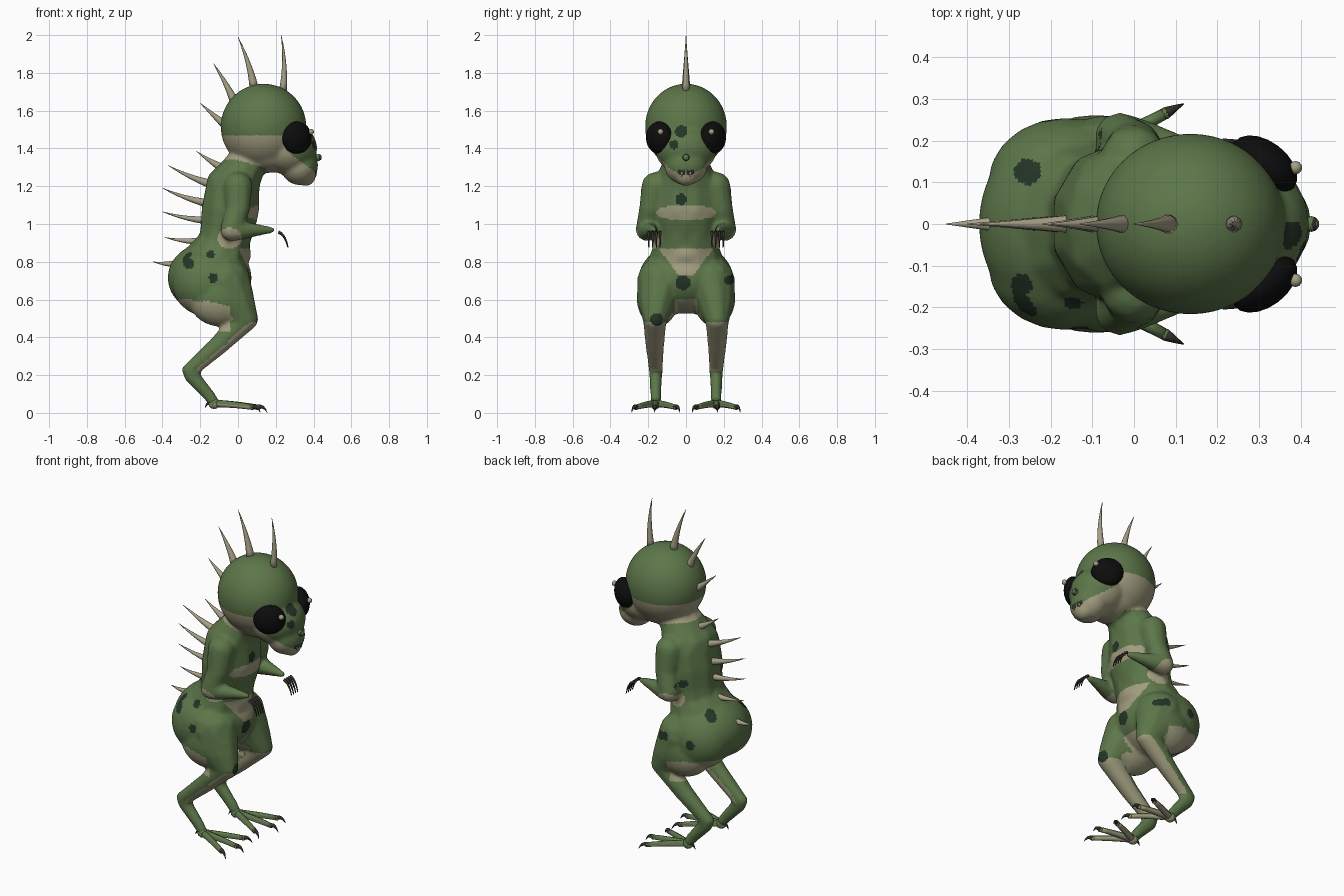
import bpy, bmesh, math
from mathutils import Vector, Matrix

if "Cube" in bpy.data.objects:
    bpy.data.objects.remove(bpy.data.objects["Cube"])


def material(name, rgb):
    m = bpy.data.materials.new(name)
    m.diffuse_color = (*rgb, 1)
    m.use_nodes = True
    m.node_tree.nodes["Principled BSDF"].inputs["Base Color"].default_value = m.diffuse_color
    return m


GREEN = material("skin green", (0.108, 0.182, 0.067))
PALE = material("pale underside", (0.36, 0.34, 0.215))
SPOT = material("dark green spots", (0.018, 0.035, 0.02))
BLACK = material("eye black", (0.004, 0.004, 0.004))
HORN = material("horn beige", (0.38, 0.35, 0.24))
CLAW = material("claw dark", (0.03, 0.028, 0.024))


def finish(bm, name, mats):
    bmesh.ops.recalc_face_normals(bm, faces=bm.faces)
    me = bpy.data.meshes.new(name)
    bm.to_mesh(me)
    bm.free()
    for m in mats:
        me.materials.append(m)
    for p in me.polygons:
        p.use_smooth = True
    ob = bpy.data.objects.new(name, me)
    bpy.context.collection.objects.link(ob)
    return ob


def blob(bm, c, r, rot=0.0, sub=3):
    mat = Matrix.Translation(c) @ Matrix.Rotation(rot, 4, 'Z') @ Matrix.Diagonal((*r, 1))
    bmesh.ops.create_icosphere(bm, subdivisions=sub, radius=1, matrix=mat)


def chain(bm, pts, n=7):
    """Overlapping ellipsoids between (x, y, z, rx, ry) stations."""
    for a, b in zip(pts, pts[1:]):
        for i in range(n + 1):
            x, y, z, rx, ry = [p + (q - p) * i / n for p, q in zip(a, b)]
            blob(bm, (x, y, z), (rx, ry, min(rx, ry)), sub=2)


def taper(bm, a, mid, b, r0, r1, sides=10, steps=7):
    """Curved tapering tube from a to b, pulled towards mid."""
    a, mid, b = Vector(a), Vector(mid), Vector(b)
    rings = []
    for i in range(steps + 1):
        t = i / steps
        p = a * (1 - t) ** 2 + mid * 2 * t * (1 - t) + b * t * t
        d = ((mid - a) * (1 - t) + (b - mid) * t).normalized()
        u = d.cross(Vector((0, 1, 0.01))).normalized()
        v = d.cross(u)
        r = r0 + (r1 - r0) * t
        rings.append([bm.verts.new(p + r * (u * math.cos(k * math.tau / sides) + v * math.sin(k * math.tau / sides)))
                      for k in range(sides)])
    for p, q in zip(rings, rings[1:]):
        for k in range(sides):
            j = (k + 1) % sides
            bm.faces.new((p[k], p[j], q[j], q[k]))
    bm.faces.new(rings[0])
    bm.faces.new(rings[-1])


# Body: overlapping volumes fused into one skin
bm = bmesh.new()
blob(bm, (0.135, 0, 1.515), (0.227, 0.217, 0.228), sub=4)       # cranium
blob(bm, (0.265, 0, 1.40), (0.155, 0.165, 0.14))                # face
blob(bm, (0.325, 0, 1.31), (0.10, 0.115, 0.105))                # jaw
blob(bm, (0.36, 0, 1.265), (0.055, 0.065, 0.065))               # chin
blob(bm, (0.16, 0, 1.38), (0.17, 0.15, 0.11))                   # throat
chain(bm, [(0.07, 0, 1.36, 0.10, 0.11), (0.01, 0, 1.26, 0.12, 0.15),
           (-0.03, 0, 1.18, 0.15, 0.19), (-0.04, 0, 1.08, 0.16, 0.195),
           (-0.06, 0, 0.97, 0.145, 0.18), (-0.08, 0, 0.87, 0.145, 0.18),
           (-0.12, 0, 0.78, 0.18, 0.21)])
blob(bm, (-0.04, 0, 0.84), (0.11, 0.12, 0.10))                  # belly
blob(bm, (-0.15, 0, 0.715), (0.222, 0.245, 0.19), sub=4)        # rump
for s in (-1, 1):
    blob(bm, (-0.165, s * 0.10, 0.69), (0.185, 0.155, 0.18))    # buttock
    blob(bm, (-0.09, s * 0.15, 0.61), (0.175, 0.112, 0.155))    # thigh
    chain(bm, [(-0.08, s * 0.13, 0.70, 0.15, 0.132), (-0.03, s * 0.155, 0.58, 0.125, 0.10),
               (0.035, s * 0.165, 0.495, 0.075, 0.065), (-0.10, s * 0.165, 0.36, 0.056, 0.052),
               (-0.25, s * 0.16, 0.228, 0.05, 0.038), (-0.24, s * 0.16, 0.19, 0.046, 0.035),
               (-0.16, s * 0.16, 0.10, 0.036, 0.03), (-0.13, s * 0.16, 0.06, 0.03, 0.028)])
    chain(bm, [(0.0, s * 0.16, 1.20, 0.08, 0.078), (0.0, s * 0.19, 1.08, 0.066, 0.06),
               (-0.035, s * 0.207, 0.97, 0.062, 0.062), (0.0, s * 0.205, 0.965, 0.054, 0.054),
               (0.10, s * 0.185, 0.968, 0.034, 0.034), (0.18, s * 0.17, 0.968, 0.018, 0.018)])
body = finish(bm, "body", [GREEN])
mod = body.modifiers.new("fuse", 'REMESH')
mod.mode, mod.voxel_size = 'VOXEL', 0.0095
mod = body.modifiers.new("soften", 'SMOOTH')
mod.factor, mod.iterations = 0.5, 12
me = bpy.data.meshes.new_from_object(body.evaluated_get(bpy.context.evaluated_depsgraph_get()))
body.modifiers.clear()
body.data = me
me.name = "body"
me.materials.clear()
for m in (GREEN, PALE, SPOT, CLAW):
    me.materials.append(m)

# Round spots stamped along an axis: two coordinates across it, and a radius
SIDE_SPOTS = [(-1, -0.26, 0.79, 0.028), (-1, -0.145, 0.84, 0.022), (-1, -0.13, 0.715, 0.025),
              (1, -0.20, 0.70, 0.028), (1, -0.10, 1.02, 0.024), (1, -0.03, 0.71, 0.026)]
FRONT_SPOTS = [(-0.025, 1.49, 0.033), (-0.065, 1.42, 0.024), (-0.025, 1.13, 0.03),
               (-0.015, 0.69, 0.04), (-0.155, 0.495, 0.034), (0.225, 0.70, 0.024)]
TOP_SPOTS = [(-0.255, 0.125, 0.032), (-0.27, -0.145, 0.026)]


def skin_colour(c, n):
    x, y, z = c
    if any(y * s > 0.05 and n.y * s > 0.1 and math.hypot(x - u, z - v) < r for s, u, v, r in SIDE_SPOTS):
        return 2
    if x > -0.06 and n.x > 0.1 and any(math.hypot(y - u, z - v) < r for u, v, r in FRONT_SPOTS):
        return 2
    if 0.7 < z < 0.92 and n.z > 0.1 and any(math.hypot(x - u, y - v) < r for u, v, r in TOP_SPOTS):
        return 2
    if x > 0.37 and 0.008 < abs(y) < 0.045 and 1.262 < z < 1.285:  # mouth
        return 3
    if z > 1.2 and (x > 0.15 or z > 1.34 - 0.3 * max(x, 0)):       # jaw and nape
        return int(z < (1.47 if x < 0.25 else 1.39 - 0.72 * (x - 0.25)))
    if x > 0 and n.x > 0.2 and (abs(y) / 0.155) ** 3 + (abs(z - 1.06) / 0.036) ** 3 < 1:  # chest
        return 1
    if x > -0.03 and n.x > 0.2 and 0.73 < z < 0.87 and abs(y) < 0.04 + 0.75 * (z - 0.73):  # belly
        return 1
    if abs(y) > 0.13 and n.z < 0.3 and math.hypot((x + 0.045) / 0.065, (z - 0.925) / 0.055) < 1:  # elbow
        return 1
    if 0.43 < z < 0.59 - 0.25 * max(0, x + 0.15) and x < min(-0.04, 0.6 - 1.1 * z):  # rump underside
        return 1
    if 0.22 < z < 0.48 and (n.x - n.z) * 0.7 - 0.25 * n.y * math.copysign(1, y) > 0.12:  # shin
        return 1
    return int(0.40 < z < 0.60 and n.z < -0.45)


for p in me.polygons:
    p.use_smooth = True
    p.material_index = skin_colour(p.center, p.normal)

# Eyes, glints and nose
for s, side in ((-1, "right"), (1, "left")):
    bm = bmesh.new()
    blob(bm, (0.312, s * 0.142, 1.457), (0.09, 0.056, 0.086), rot=-s * 0.65)
    finish(bm, side + "_eye", [BLACK])
    bm = bmesh.new()
    blob(bm, (0.387, s * 0.135, 1.488), (0.016,) * 3, sub=2)
    finish(bm, side + "_eye_glint", [HORN])
bm = bmesh.new()
blob(bm, (0.425, 0, 1.352), (0.019, 0.019, 0.019), sub=2)
nose = finish(bm, "nose", [GREEN, CLAW])
for p in nose.data.polygons:                                    # dark nostril rim
    p.material_index = int(0.25 < p.normal.x < 0.7)
bm = bmesh.new()
for s in (-1, 1):
    taper(bm, (0.408, s * 0.022, 1.275), (0.415, s * 0.022, 1.265), (0.411, s * 0.022, 1.25), 0.009, 0.001, 6, 3)
finish(bm, "teeth", [HORN])

# Row of horns along the crown and back: base x, z, tip x, z, radius
HORNS = [(0.237, 1.70, 0.228, 2.0, 0.021), (0.085, 1.72, 0.0, 1.99, 0.024),
         (-0.02, 1.65, -0.13, 1.85, 0.024), (-0.075, 1.53, -0.2, 1.64, 0.022),
         (-0.09, 1.30, -0.22, 1.385, 0.022), (-0.14, 1.21, -0.37, 1.31, 0.024),
         (-0.16, 1.11, -0.4, 1.19, 0.023), (-0.16, 1.02, -0.4, 1.065, 0.022),
         (-0.19, 0.91, -0.39, 0.93, 0.021), (-0.32, 0.79, -0.45, 0.80, 0.021)]
bm = bmesh.new()
for x0, z0, x1, z1, r in HORNS:
    dx, dz = x1 - x0, z1 - z0
    mid = ((x0 + x1) / 2 + 0.08 * dz, 0, (z0 + z1) / 2 + 0.08 * dx)
    taper(bm, (x0, 0, z0), mid, (x1, 0, z1), r, 0.001)
finish(bm, "spine_horns", [HORN])

# Hands and feet
for s, side in ((-1, "right"), (1, "left")):
    bm = bmesh.new()
    for k in range(4):
        y = s * (0.137 + 0.02 * k)
        taper(bm, (0.214, y, 0.957), (0.25, y, 0.945), (0.265, y, 0.875), 0.009, 0.003, 6, 5)
    finish(bm, side + "_hand_claws", [CLAW])
    toes, claws = bmesh.new(), bmesh.new()
    root = Vector((-0.125, s * 0.16, 0.05))
    for x, y in ((0.075, 0.265), (0.105, 0.165), (0.075, 0.055), (-0.11, 0.13)):
        tip = Vector((x, s * y, 0.03))
        out = (tip - root).normalized() * 0.05
        if x < 0:                                               # short rear spur
            tip, out = Vector((-0.14, s * 0.16, 0.045)), Vector((-0.035, 0, 0.005))
        taper(toes, root, (root + tip) / 2 + Vector((0, 0, 0.006)), tip, 0.02, 0.014, 8, 5)
        blob(toes, tip, (0.015,) * 3, sub=2)
        taper(claws, tip, tip + out * 0.6 + Vector((0, 0, 0.016)), tip + out + Vector((0, 0, -0.024)), 0.015, 0.001, 8, 4)
    blob(toes, root, (0.032, 0.03, 0.03), sub=2)
    feet = finish(toes, side + "_toes", [GREEN, PALE])
    for p in feet.data.polygons:                                # pale soles
        p.material_index = int(p.normal.z < -0.15)
    finish(claws, side + "_toe_claws", [CLAW])
